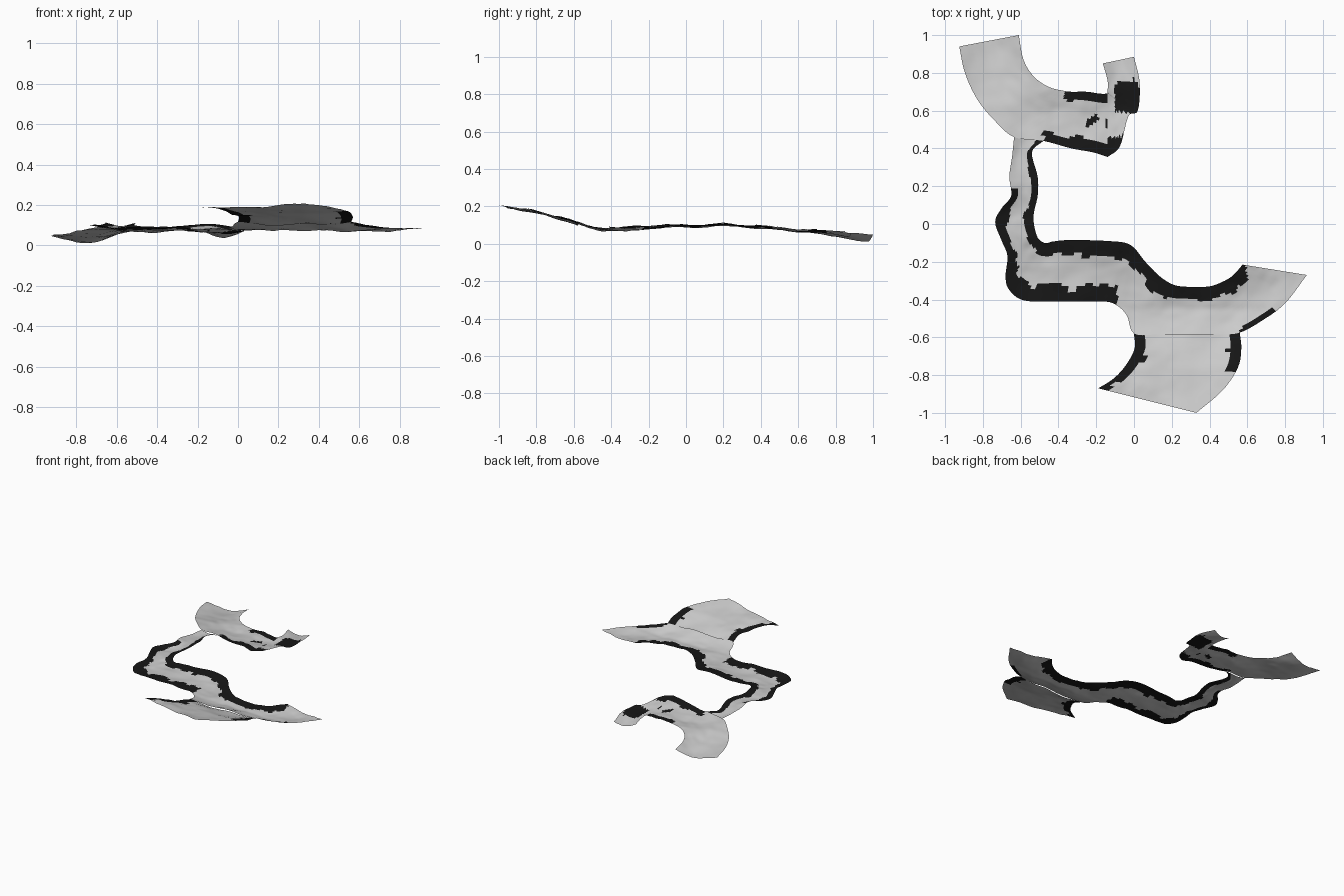
import bpy, math
from mathutils import Vector, noise

if "Cube" in bpy.data.objects:
    bpy.data.objects.remove(bpy.data.objects["Cube"])

def material(name, v):
    m = bpy.data.materials.new(name)
    m.diffuse_color = (v, v, v, 1)
    m.use_nodes = True
    m.node_tree.nodes["Principled BSDF"].inputs["Base Color"].default_value = m.diffuse_color
    return m

GREY, DARK = material("pale_ground", 0.65), material("dark_bank", 0.008)

# general fall of the land, from front (high) to back (low)
FALL = [(-1, .207), (-.87, .187), (-.76, .17), (-.6, .118), (-.45, .083), (-.3, .088),
        (-.1, .1), (.05, .1), (.2, .113), (.32, .1), (.45, .092), (.6, .078), (.8, .068), (1, .048)]

def height(x, y, u):
    z = FALL[-1][1] if y > 0 else FALL[0][1]
    for (a, za), (b, zb) in zip(FALL, FALL[1:]):
        if a <= y <= b:
            z = za + (zb - za) * (y - a) / (b - a)
    z -= (0.012 + 0.028 * max(0, y - 0.7) / 0.3) * math.sin(math.pi * u)
    z -= 0.04 * max(0, -0.65 - x) * max(0, min(1, (y - 0.4) * 3))
    return max(0, z + 0.012 * noise.noise(Vector((x * 7, y * 7, 0.5)))
               + 0.004 * noise.noise(Vector((x * 20, y * 20, 3))))

def spline(p0, p1, p2, p3, t):
    return 0.5 * (2 * p1 + (p2 - p0) * t + (2 * p0 - 5 * p1 + 4 * p2 - p3) * t * t
                  + (3 * p1 - p0 - 3 * p2 + p3) * t ** 3)

def ribbon(name, sections, is_dark, steps=5, cols=20):
    """Loft a sheet across pairs of left/right bank points (lx, ly, rx, ry)."""
    s = [Vector(c) for c in sections]
    s = [2 * s[0] - s[1]] + s + [2 * s[-1] - s[-2]]
    rows = [spline(*s[i:i + 4], k / steps) for i in range(len(s) - 3) for k in range(steps)]
    rows.append(s[-2])
    verts, faces, dark = [], [], []
    for r in rows:
        for j in range(cols + 1):
            u = j / cols
            x, y = r[0] + (r[2] - r[0]) * u, r[1] + (r[3] - r[1]) * u
            verts.append((x, y, height(x, y, u)))
    w = cols + 1
    for i in range(len(rows) - 1):
        for j in range(cols):
            a = i * w + j
            faces.append((a, a + 1, a + w + 1, a + w))
            x, y, _ = verts[a]
            n = noise.noise(Vector((x * 16, y * 16, 1)))
            dark.append(is_dark(x, y, (j + 0.5) / cols, n))
    me = bpy.data.meshes.new(name)
    me.from_pydata(verts, [], faces)
    me.materials.append(GREY)
    me.materials.append(DARK)
    # make every face look upwards
    if sum(p.normal.z for p in me.polygons) < 0:
        me.flip_normals()
    for p, d in zip(me.polygons, dark):
        p.material_index = int(d)
        p.use_smooth = True
    ob = bpy.data.objects.new(name, me)
    bpy.context.collection.objects.link(ob)

# back left field running into the crooked back spur
ribbon("back_field", [
    (-.925, .94, -.61, 1.0), (-.895, .8, -.585, .87), (-.83, .66, -.53, .78),
    (-.74, .55, -.45, .725), (-.635, .46, -.37, .705), (-.48, .44, -.33, .70),
    (-.33, .40, -.25, .70), (-.22, .38, -.18, .69), (-.14, .355, -.14, .69)],
    lambda x, y, u, n: x > -.5 and (u < .2 + .1 * n and y < .5
        or x > -.38 and u > .85 + .1 * n or -.3 < x < -.13 and y > .5 and n > .22))
ribbon("back_spur", [
    (-.14, .355, -.14, .69), (-.075, .41, -.14, .693), (-.03, .57, -.14, .697),
    (.02, .60, -.14, .70), (.03, .75, -.14, .76), (-.0, .885, -.165, .85)],
    lambda x, y, u, n: (x > -.1 and .58 < y < .75 + .05 * n) or y < .45)

# winding path from the back field to the right-hand arm
ribbon("winding_path", [
    (-.635, .46, -.48, .44), (-.645, .36, -.54, .38), (-.66, .25, -.51, .25),
    (-.65, .15, -.51, .15), (-.70, .085, -.53, .06), (-.735, .01, -.53, 0),
    (-.70, -.09, -.515, -.06), (-.67, -.17, -.50, -.085), (-.68, -.28, -.475, -.1),
    (-.66, -.35, -.455, -.1), (-.58, -.405, -.43, -.093), (-.4, -.41, -.34, -.085),
    (-.2, -.41, -.14, -.09), (-.11, -.42, -.02, -.11), (-.04, -.48, .06, -.2),
    (0, -.58, .14, -.28), (.13, -.585, .22, -.325), (.3, -.585, .32, -.333),
    (.45, -.585, .4, -.33), (.56, -.575, .46, -.31), (.68, -.51, .51, -.283),
    (.8, -.42, .545, -.25), (.915, -.27, .575, -.215)],
    lambda x, y, u, n: (u > .74 + .08 * n and not (x > .6 and y > -.3)) or
        (u < .27 + .15 * n and y < .2 and x < -.1) or (u < .12 and .56 < x < .74))

# front field rising towards the viewer
ribbon("front_field", [
    (0, -.58, .56, -.575), (.003, -.66, .568, -.66), (-.045, -.75, .55, -.76),
    (-.11, -.82, .47, -.88), (-.19, -.87, .33, -1.0)],
    lambda x, y, u, n: u < .11 + .05 * n or (u > .88 + .05 * n and y > -.78))
